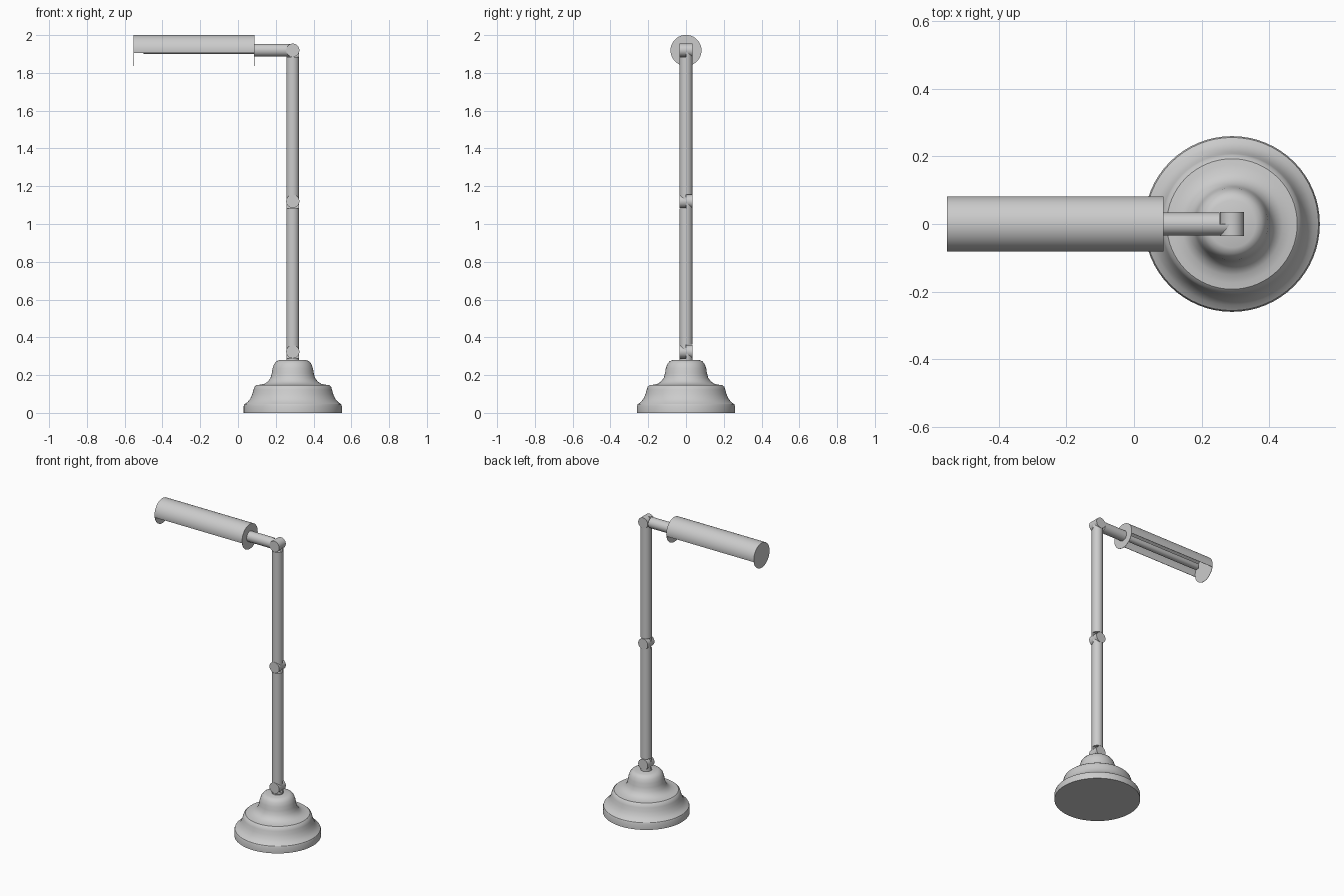
import bpy, bmesh
from math import sin, cos, pi, radians, asin
from mathutils import Vector

if "Cube" in bpy.data.objects:
    bpy.data.objects.remove(bpy.data.objects["Cube"])

X, Y, Z = Vector((1, 0, 0)), Vector((0, 1, 0)), Vector((0, 0, 1))
PX = 0.29          # post x position
R = 0.034          # arm radius
KN = 0.035         # knuckle radius and half width
GAP = 0.037        # clearance from joint axis to the full-round arm


def arc(r, a0, a1, n):
    return [(r * cos(a0 + (a1 - a0) * i / n), r * sin(a0 + (a1 - a0) * i / n)) for i in range(n + 1)]


def circle(r, n=40):
    return arc(r, 0, 2 * pi, n)[:-1]


def extrude(bm, pts, start, u, v, path):
    a = [bm.verts.new(start + u * p + v * q) for p, q in pts]
    b = [bm.verts.new(w.co + path) for w in a]
    n = len(a)
    faces = [bm.faces.new(a), bm.faces.new(b)]
    faces += [bm.faces.new((a[i], a[(i + 1) % n], b[(i + 1) % n], b[i])) for i in range(n)]
    bmesh.ops.recalc_face_normals(bm, faces=faces)


def finish(name, bm):
    me = bpy.data.meshes.new(name)
    bm.to_mesh(me)
    bm.free()
    ob = bpy.data.objects.new(name, me)
    bpy.context.collection.objects.link(ob)
    bpy.ops.object.select_all(action='DESELECT')
    ob.select_set(True)
    bpy.context.view_layer.objects.active = ob
    bpy.ops.object.shade_smooth_by_angle(angle=radians(35))
    return ob


def half_end(bm, joint, toward_arm, side):
    """Half-lap end: half-round tongue running into a flat-faced knuckle."""
    across = toward_arm.cross(Y)
    half = [(side * p, q) for p, q in arc(R, -pi / 2, pi / 2, 20)]
    extrude(bm, half, joint, Y, across, toward_arm * GAP)
    extrude(bm, circle(KN), joint, X, Z, Y * side * KN)


def arm(name, p0, p1, start_side=0, end_side=0):
    bm = bmesh.new()
    d = (p1 - p0).normalized()
    a = p0 + d * GAP if start_side else p0
    b = p1 - d * GAP if end_side else p1
    extrude(bm, circle(R), a, Y, d.cross(Y), b - a)
    if start_side:
        half_end(bm, p0, d, start_side)
    if end_side:
        half_end(bm, p1, -d, end_side)
    return finish(name, bm)


# Stepped, turned base
profile = [(0, 0), (.26, 0), (.26, .035), (.256, .046), (.24, .057), (.225, .075), (.214, .1),
           (.208, .122), (.203, .138), (.193, .147), (.175, .149), (.15, .154), (.132, .166),
           (.118, .185), (.111, .21), (.107, .235), (.099, .258), (.087, .273), (.07, .28), (0, .28)]
bm = bmesh.new()
vs = [bm.verts.new((PX + r, 0, z)) for r, z in profile]
es = [bm.edges.new(e) for e in zip(vs, vs[1:])]
bmesh.ops.spin(bm, geom=vs + es, cent=(PX, 0, 0), axis=(0, 0, 1), angle=2 * pi, steps=64)
bmesh.ops.remove_doubles(bm, verts=bm.verts, dist=1e-5)
bmesh.ops.recalc_face_normals(bm, faces=bm.faces)
finish("base", bm)

# Joints and arms
low, mid, top = (Vector((PX, 0, z)) for z in (.324, 1.12, 1.92))
arm("base_stub", Vector((PX, 0, .27)), low, end_side=1)
arm("lower_arm", low, mid, -1, 1)
arm("upper_arm", mid, top, -1, 1)
SX0, SX1, SR = -.553, .087, .082
arm("lamp_arm", top, Vector((SX1, 0, 1.92)), start_side=-1)

# Lamp shade: thin trough a little deeper than half a cylinder
T = 0.002
dip = asin(.015 / SR)
trough = arc(SR, -dip, pi + dip, 40) + arc(SR - T, pi + dip, -dip, 40)
bm = bmesh.new()
extrude(bm, trough, Vector((SX0, 0, 1.919)), Y, Z, X * (SX1 - SX0))
finish("shade", bm)

# Round end plates of the shade
for name, x in (("shade_outer_end", SX0), ("shade_inner_end", SX1 - T)):
    bm = bmesh.new()
    extrude(bm, circle(SR, 48), Vector((x, 0, 1.919)), Y, Z, X * T)
    finish(name, bm)

# Tube bulb with a rounded tip
bm = bmesh.new()
BR = 0.021
rings = [(SX1, BR), (-.49, BR), (-.5, BR * .87), (-.507, BR * .5), (-.51, 0)]
vs = [bm.verts.new((x, 0, 1.92 + r)) for x, r in rings]
es = [bm.edges.new(e) for e in zip(vs, vs[1:])]
bmesh.ops.spin(bm, geom=vs + es, cent=(0, 0, 1.92), axis=(1, 0, 0), angle=2 * pi, steps=24)
bmesh.ops.remove_doubles(bm, verts=bm.verts, dist=1e-5)
bmesh.ops.recalc_face_normals(bm, faces=bm.faces)
finish("tube_bulb", bm)
